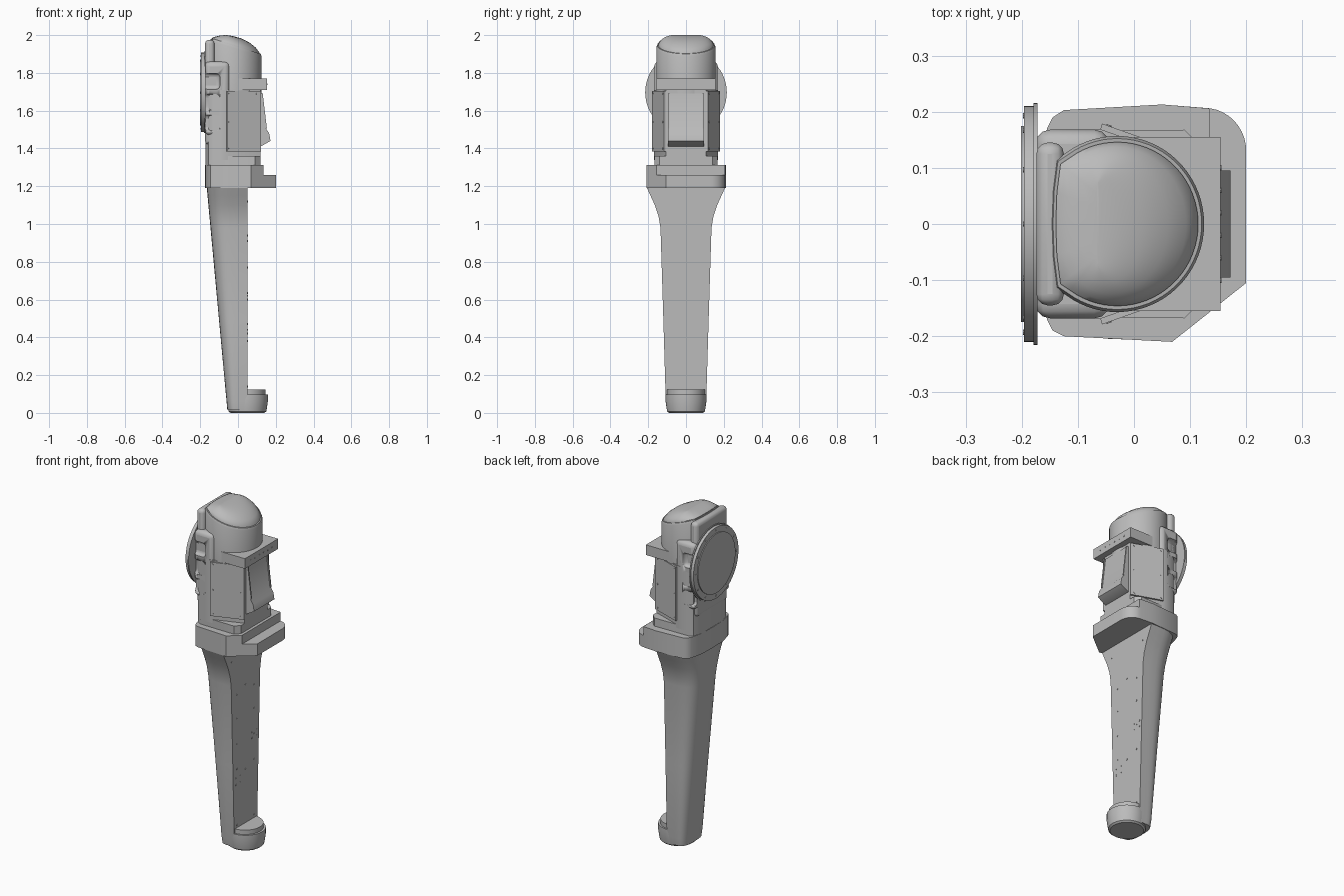
import bpy, bmesh, math
from mathutils import Vector, Matrix

cube = bpy.data.objects.get("Cube")
if cube:
    bpy.data.objects.remove(cube, do_unlink=True)

grey = bpy.data.materials.new("plain grey")
grey.use_nodes = True
COLOUR = (0.5, 0.5, 0.5, 1)
grey.diffuse_color = COLOUR
grey.node_tree.nodes["Principled BSDF"].inputs["Base Color"].default_value = COLOUR


def finish(name, bm, bevel=0, smooth=35):
    bmesh.ops.remove_doubles(bm, verts=bm.verts, dist=1e-5)
    bmesh.ops.recalc_face_normals(bm, faces=bm.faces)
    mesh = bpy.data.meshes.new(name)
    bm.to_mesh(mesh)
    bm.free()
    mesh.materials.append(grey)
    ob = bpy.data.objects.new(name, mesh)
    bpy.context.collection.objects.link(ob)
    bpy.ops.object.select_all(action='DESELECT')
    ob.select_set(True)
    bpy.context.view_layer.objects.active = ob
    bpy.ops.object.shade_smooth_by_angle(angle=math.radians(smooth))
    if bevel:
        mod = ob.modifiers.new("bevel", 'BEVEL')
        mod.width, mod.segments = bevel, 3
        mod.limit_method = 'ANGLE'
    return ob


def loft(name, rings, **kw):
    """Skin a list of equal-length rings and cap both ends."""
    bm = bmesh.new()
    rows = [[bm.verts.new(p) for p in ring] for ring in rings]
    n = len(rows[0])
    for a, b in zip(rows, rows[1:]):
        for i in range(n):
            j = (i + 1) % n
            bm.faces.new((a[i], a[j], b[j], b[i]))
    bm.faces.new(rows[0])
    bm.faces.new(rows[-1])
    return finish(name, bm, **kw)


def prism(name, plan, lo, hi, axis='Z', **kw):
    """Extrude a plan along Z, or an (x, z) profile along Y, or (y, z) along X."""
    put = {'Z': lambda p, h: (p[0], p[1], h),
           'Y': lambda p, h: (p[0], h, p[1]),
           'X': lambda p, h: (h, p[0], p[1])}[axis]
    return loft(name, [[put(p, h) for p in plan] for h in (lo, hi)], **kw)


def circle(cx, cy, r, n=64):
    return [(cx + r * math.cos(i * math.tau / n), cy + r * math.sin(i * math.tau / n))
            for i in range(n)]


def rect(x0, x1, y0, y1):
    return [(x0, y0), (x1, y0), (x1, y1), (x0, y1)]


def mirrored(half):
    return half + [(x, -y) for x, y in reversed(half)]


# Tapered lower column: flat front face, rounded rear
def column_ring(z, w, rear):
    pts = [(0.05, w)]
    for i in range(25):
        a = math.pi * i / 24
        s, c = math.sin(a), math.cos(a)
        pts.append((rear * s ** 0.65, w * math.copysign(abs(c) ** 0.65, c)))
    pts.append((0.05, -w))
    return [(x, y, z) for x, y in pts]


stations = [(0.015, 0.1), (0.06, 0.107), (0.5, 0.12), (0.98, 0.135), (1.04, 0.145),
            (1.1, 0.165), (1.15, 0.188), (1.19, 0.206)]
loft("lower_column", [column_ring(z, w, -0.055 - 0.11 * z / 1.19) for z, w in stations])

# Round foot
foot = [(0, 0.09), (0.008, 0.1), (0.02, 0.102), (0.06, 0.108), (0.098, 0.108)]
loft("foot_drum", [[(x, y, z) for x, y in circle(0.05, 0, r)] for z, r in foot])
prism("foot_cap", circle(0.045, 0, 0.1), 0.09, 0.124)

# Wide shoulder flange with one clipped and one rounded front corner, stepped at the front
corner = [(0.125 + 0.075 * math.sin(a), 0.13 + 0.077 * math.cos(a))
          for a in [i * math.pi / 20 for i in range(11)]]
rear = [(0.068, -0.21), (-0.125, -0.2), (-0.145, -0.19), (-0.155, -0.17), (-0.172, -0.1),
        (-0.175, 0), (-0.172, 0.1), (-0.155, 0.17), (-0.145, 0.19), (-0.125, 0.203),
        (0.05, 0.213)]
prism("shoulder_lower", corner + [(0.2, -0.105)] + rear, 1.19, 1.26)
prism("shoulder_upper", [(0.135, 0.206), (0.135, -0.157)] + rear, 1.26, 1.312)

# Housing above the flange
prism("housing_foot", mirrored([(-0.172, 0.1), (-0.155, 0.15), (-0.13, 0.165), (0.09, 0.168),
                                (0.118, 0.14)]), 1.31, 1.36)
prism("housing", mirrored([(-0.172, 0.1), (-0.155, 0.15), (-0.13, 0.167), (-0.06, 0.169),
                           (0.118, 0.106)]), 1.34, 1.71)
prism("collar", rect(0.0, 0.154, -0.155, 0.155), 1.71, 1.77)

# Slanted side access panels
for side, name in ((1, "left"), (-1, "right")):
    plan = [(-0.06, 0.169), (-0.057, 0.179), (0.121, 0.116), (0.118, 0.106)]
    prism(name + "_side_panel", [(x, y * side) for x, y in plan], 1.385, 1.703)

# Sloping front hatch with a ledge at the bottom
prism("front_hatch", [(0.1, 1.69), (0.126, 1.69), (0.148, 1.505), (0.165, 1.48),
                      (0.172, 1.44), (0.12, 1.41), (0.1, 1.41)], -0.095, 0.095, 'Y')
for side in (-1, 1):
    prism("hatch_rail", [(0.12, 1.69), (0.131, 1.69), (0.153, 1.505), (0.14, 1.505)],
          side * 0.095, side * 0.087, 'Y')

# Upper turret: D-shaped outline with a slanted top
outline = []
for i in range(49):
    a = -2.2 + 4.4 * i / 48
    outline.append((-0.03 + 0.155 * math.cos(a), 0.157 * math.sin(a)))
outline += [(-0.139, 0.115), (-0.146, 0.06), (-0.148, 0), (-0.146, -0.06), (-0.139, -0.115)]


def slant(x):
    return 1.937 - 0.3 * x


def scaled(s):
    return [(-0.025 + (x + 0.025) * s, y * s) for x, y in outline]


loft("turret", [[(x, y, 1.69) for x, y in outline],
                [(x, y, slant(x) - 0.012) for x, y in outline],
                [(x, y, slant(x)) for x, y in scaled(0.97)]])

# Domed lid rising to a short cross ridge
dome = []
for t, h in ((0, -0.006), (0, 0.004), (0.12, 0.3), (0.3, 0.58), (0.55, 0.82),
             (0.8, 0.95), (0.98, 1)):
    ring = []
    for x, y in scaled(0.93):
        base = slant(x) + (h if t == 0 else 0.004)
        px, py = x + (-0.065 - x) * t, y + (0.5 * y - y) * t
        ring.append((px, py, base if t == 0 else base + (2.0 - base) * h))
    dome.append(ring)
loft("turret_lid", dome, smooth=40)

# Rear mounting plate and neck
prism("rear_plate", rect(-0.145, 0.145, 1.42, 1.975), -0.174, -0.125, 'X', bevel=0.02)
neck = prism("rear_neck", rect(-0.168, 0.168, 1.47, 1.86), -0.175, -0.045, 'X', bevel=0.025)

# Scalloped pockets along both flanks of the neck
for k, z in enumerate((1.535, 1.645, 1.755)):
    for side in (-1, 1):
        pocket = prism("pocket_cutter", rect(-0.2, -0.095, z - 0.042, z + 0.042),
                       side * 0.145, side * 0.2, 'Y', bevel=0.02)
        pocket.hide_render = True
        pocket.hide_viewport = True
        cut = neck.modifiers.new("pocket", 'BOOLEAN')
        cut.object = pocket
        cut.solver = 'EXACT'

# Round rear cover
DISC_Z = 1.697
for name, r, lo, hi in (("cover_flange", 0.216, -0.179, -0.172),
                        ("cover_ring", 0.21, -0.196, -0.178),
                        ("cover_plate", 0.175, -0.201, -0.195)):
    prism(name, circle(0, DISC_Z, r), lo, hi, 'X')


# Small screw heads
def screws(name, places, normal):
    bm = bmesh.new()
    turn = Vector(normal).to_track_quat('Z', 'Y').to_matrix().to_4x4()
    for p in places:
        bmesh.ops.create_cone(bm, cap_ends=True, segments=10, radius1=0.005, radius2=0.005,
                              depth=0.004, matrix=Matrix.Translation(p) @ turn)
    finish(name, bm)


face = [(s * 0.08, z) for z in (0.14, 0.47, 0.62, 0.77, 0.91) for s in (-1, 1)]
face += [(s * 0.13, 1.12) for s in (-1, 1)] + [(0, 0.94), (0, 0.44)]
face += [(y, z) for y in (-0.09, -0.05) for z in (0.38, 0.42)]
face += [(y, z) for y in (0.06, 0.105) for z in (0.6, 0.635)]
screws("column_screws", [(0.05, y, z) for y, z in face], (1, 0, 0))
screws("collar_screws", [(0.154, -0.1 + 0.04 * i, 1.74) for i in range(6)], (1, 0, 0))
screws("cover_screws", [(-0.196, y, z) for y, z in circle(0, DISC_Z, 0.193, 12)], (1, 0, 0))
for side in (-1, 1):
    spots = [(x, side * (0.179 - 0.354 * (x + 0.057)), z)
             for x in (-0.045, 0.1) for z in (1.4, 1.54, 1.69)]
    screws("panel_screws", spots, (0.33, side * 0.94, 0))
